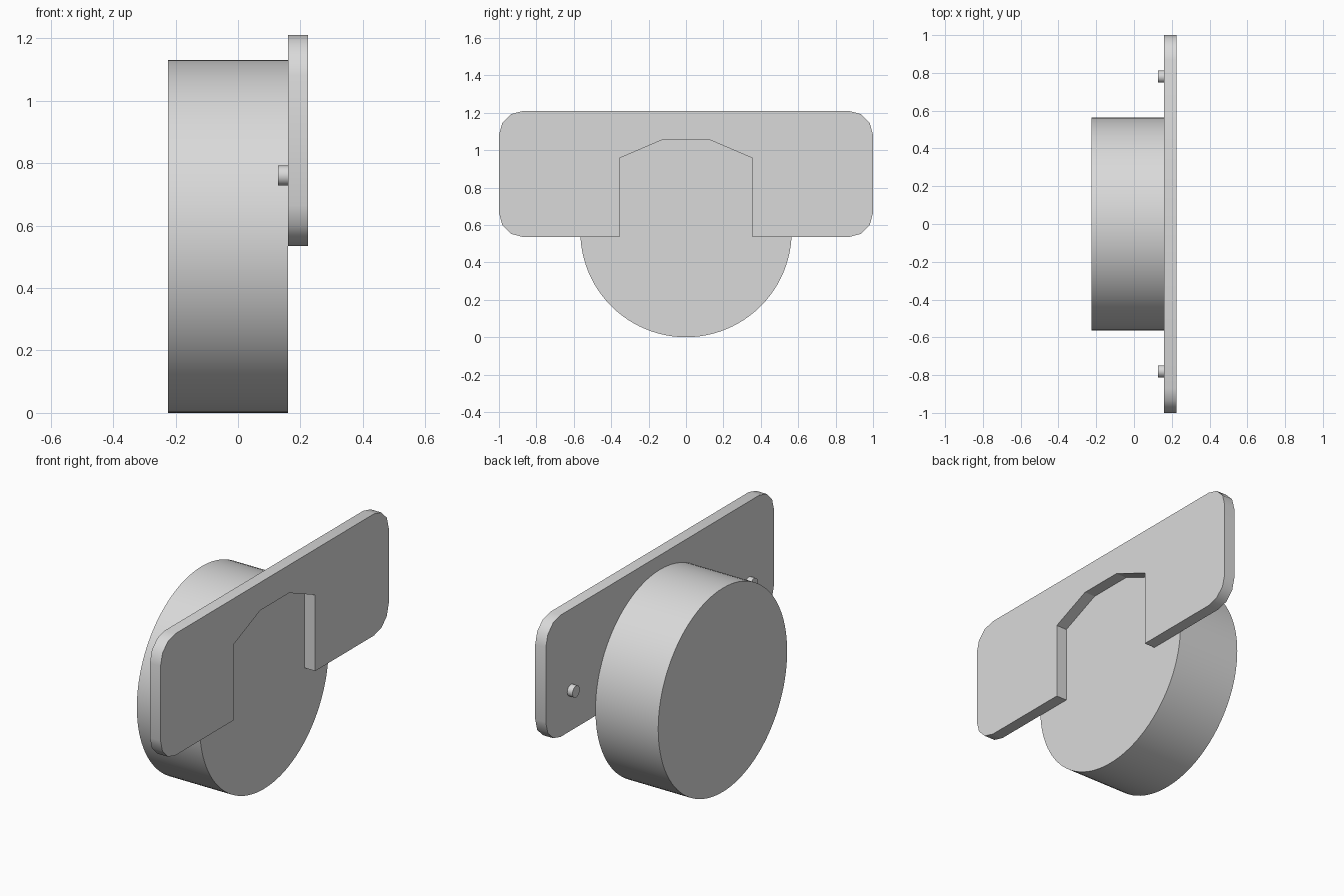
import bpy, bmesh, math
from mathutils import Vector

cube = bpy.data.objects.get("Cube")
if cube:
    bpy.data.objects.remove(cube, do_unlink=True)

grey = bpy.data.materials.new("light grey")
grey.use_nodes = True
GREY = (0.7, 0.7, 0.7, 1)
grey.diffuse_color = GREY
grey.node_tree.nodes["Principled BSDF"].inputs["Base Color"].default_value = GREY

PLATE_BACK, PLATE_FACE = 0.16, 0.225


def finish(obj, angle):
    obj.data.materials.append(grey)
    bpy.ops.object.select_all(action="DESELECT")
    obj.select_set(True)
    bpy.context.view_layer.objects.active = obj
    bpy.ops.object.shade_smooth_by_angle(angle=math.radians(angle))


def disc(name, x0, x1, y, z, radius, sides):
    """Cylinder lying along x between x0 and x1."""
    bpy.ops.mesh.primitive_cylinder_add(
        vertices=sides, radius=radius, depth=x1 - x0,
        location=((x0 + x1) / 2, y, z), rotation=(0, math.pi / 2, 0))
    obj = bpy.context.object
    obj.name = name
    finish(obj, 30)


def corner(y, z, radius, start):
    """Three-segment rounded corner around a centre point."""
    angles = [math.radians(start + 30 * i) for i in range(4)]
    return [(y + radius * math.cos(a), z + radius * math.sin(a)) for a in angles]


# Round drum and the two locating pegs
disc("drum", -0.225, PLATE_BACK, 0, 0.565, 0.565, 96)
for side, name in ((-1, "front_peg"), (1, "back_peg")):
    disc(name, 0.128, PLATE_BACK + 0.01, side * 0.78, 0.76, 0.032, 24)

# Plate outline: one half from the notch to the top, then mirrored
bottom, top, r = 0.535, 1.21, 0.13
half = [(0.127, 1.055), (0.355, 0.957), (0.355, bottom)]
half += corner(1 - r, bottom + r, r, -90) + corner(1 - r, top - r, r, 0)
outline = half + [(-y, z) for y, z in reversed(half)]

bm = bmesh.new()
face = bm.faces.new([bm.verts.new((PLATE_BACK, y, z)) for y, z in outline])
grown = bmesh.ops.extrude_face_region(bm, geom=[face])["geom"]
bmesh.ops.translate(bm, vec=Vector((PLATE_FACE - PLATE_BACK, 0, 0)),
                    verts=[v for v in grown if isinstance(v, bmesh.types.BMVert)])
bmesh.ops.recalc_face_normals(bm, faces=bm.faces)
mesh = bpy.data.meshes.new("mounting_plate")
bm.to_mesh(mesh)
bm.free()
plate = bpy.data.objects.new("mounting_plate", mesh)
bpy.context.collection.objects.link(plate)
finish(plate, 35)

# Notch walls stay faceted
for poly in plate.data.polygons:
    if abs(poly.normal.x) < 0.1 and abs(poly.center.y) < 0.4 and poly.center.z < 1.1:
        poly.use_smooth = False
